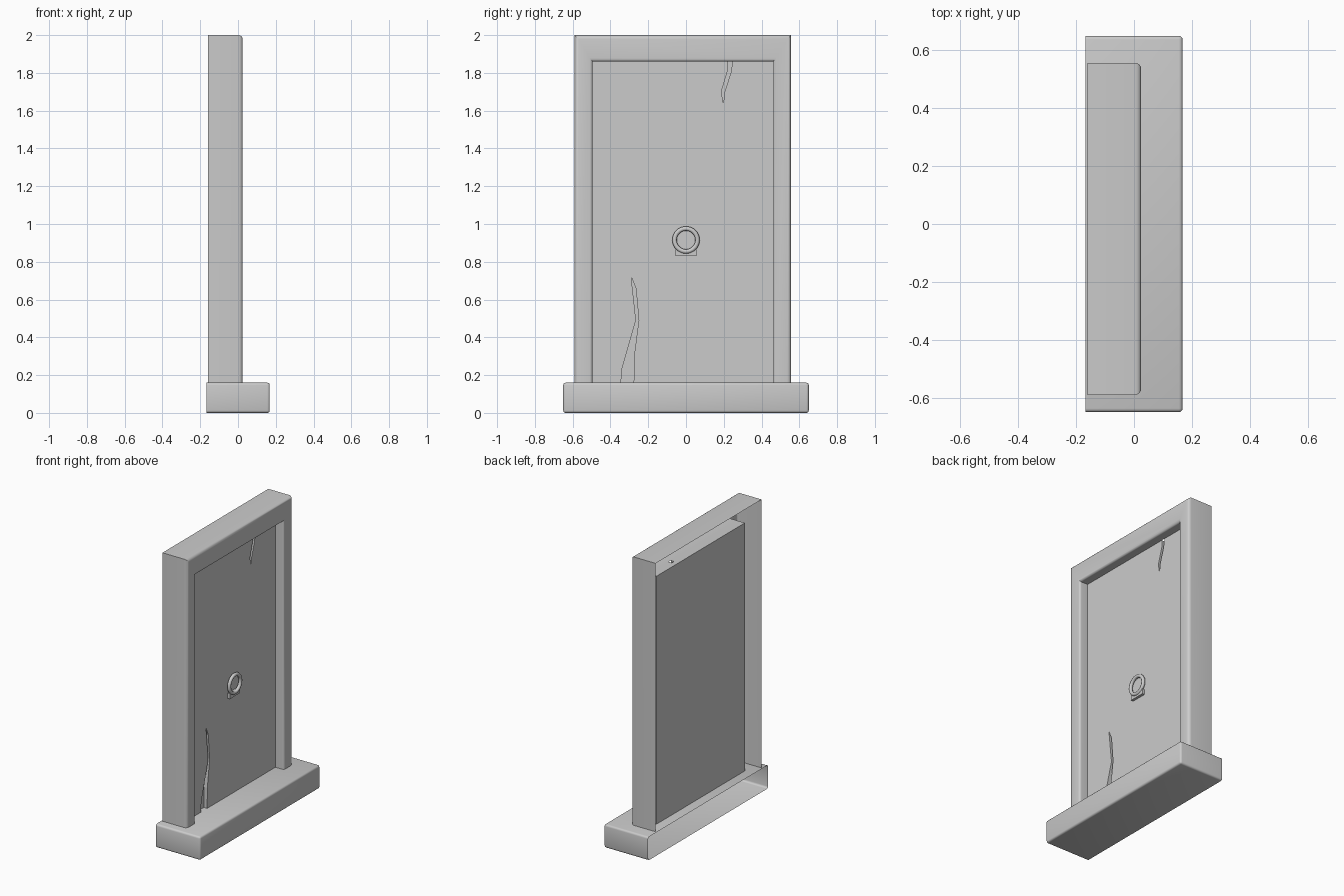
import bpy, bmesh, math

if "Cube" in bpy.data.objects:
    bpy.data.objects.remove(bpy.data.objects["Cube"])


def finish(name, bm, smooth=True):
    bmesh.ops.recalc_face_normals(bm, faces=bm.faces)
    me = bpy.data.meshes.new(name)
    bm.to_mesh(me)
    bm.free()
    ob = bpy.data.objects.new(name, me)
    bpy.context.collection.objects.link(ob)
    if smooth:
        bpy.context.view_layer.objects.active = ob
        ob.select_set(True)
        bpy.ops.object.shade_smooth_by_angle(angle=math.radians(35))
        ob.select_set(False)
    return ob


def box(lo, hi):
    bm = bmesh.new()
    bmesh.ops.create_cube(bm, size=1)
    for v in bm.verts:
        v.co = [l + (c + 0.5) * (h - l) for c, l, h in zip(v.co, lo, hi)]
    return bm


# doorstep: rounded block, open at the back
bm = box((-0.168, -0.65, 0), (0.168, 0.65, 0.16))
edges = [e for e in bm.edges if any(v.co.x > 0 for v in e.verts)]
bmesh.ops.bevel(bm, geom=edges, offset=0.013, segments=3, profile=0.5, affect='EDGES')
back = [f for f in bm.faces if all(v.co.x < -0.167 for v in f.verts)]
bmesh.ops.delete(bm, geom=back, context='FACES')
finish("doorstep", bm)

# door frame: section (x, side inset, top inset) swept around the doorway
PANEL_X = -0.04
section = [(-0.16, 0, 0)]
for i in range(5):
    a = i * math.pi / 8
    o = 0.022 * (1 - math.cos(a))
    section.append((0.003 + 0.022 * math.sin(a), o, o))
for i in range(5):
    a = i * math.pi / 8
    section.append((0.01 + 0.015 * math.cos(a), 0.08 + 0.015 * math.sin(a),
                    0.12 + 0.02 * math.sin(a)))
section.append((PANEL_X, 0.095, 0.14))
bm = bmesh.new()
rows = []
for x, s, t in section:
    path = [(-0.59 + s, 0.16), (-0.59 + s, 2 - t), (0.557 - s, 2 - t), (0.557 - s, 0.16)]
    rows.append([bm.verts.new((x, y, z)) for y, z in path])
for a, b in zip(rows, rows[1:]):
    for j in range(3):
        bm.faces.new((a[j], a[j + 1], b[j + 1], b[j]))
finish("door_frame", bm)

# door slab
slab = finish("door_slab", box((-0.10, -0.495, 0.16), (PANEL_X, 0.462, 1.86)), False)


# cracks cut into the slab
def crack(name, outline):
    bm = bmesh.new()
    f = bm.faces.new([bm.verts.new((PANEL_X - 0.025, y, z)) for y, z in outline])
    ext = bmesh.ops.extrude_face_region(bm, geom=[f])
    for v in ext["geom"]:
        if isinstance(v, bmesh.types.BMVert):
            v.co.x += 0.05
    cutter = finish(name, bm, False)
    mod = slab.modifiers.new(name, 'BOOLEAN')
    mod.operation = 'DIFFERENCE'
    mod.solver = 'EXACT'
    mod.object = cutter
    cutter.hide_render = True
    return cutter


cutters = [
    crack("lower_crack_cutter", [(-0.345, 0.14), (-0.34, 0.23), (-0.265, 0.49), (-0.29, 0.72),
                                 (-0.265, 0.66), (-0.25, 0.49), (-0.275, 0.3), (-0.277, 0.14)]),
    crack("upper_crack_cutter", [(0.222, 1.88), (0.22, 1.81), (0.187, 1.70), (0.198, 1.64),
                                 (0.205, 1.70), (0.237, 1.80), (0.25, 1.88)]),
]
bpy.context.view_layer.objects.active = slab
for m in list(slab.modifiers):
    bpy.ops.object.modifier_apply(modifier=m.name)
for c in cutters:
    bpy.data.objects.remove(c)

# ring handle and its small mount
bpy.ops.mesh.primitive_torus_add(major_segments=20, minor_segments=8, major_radius=0.061,
                                 minor_radius=0.012, location=(-0.024, 0, 0.915),
                                 rotation=(0, math.pi / 2, 0))
bpy.context.object.name = "ring_handle"
bpy.ops.object.shade_smooth_by_angle(angle=math.radians(50))
bpy.context.object.select_set(False)
finish("handle_mount", box((PANEL_X - 0.01, -0.055, 0.83), (-0.022, 0.055, 0.865)), False)
